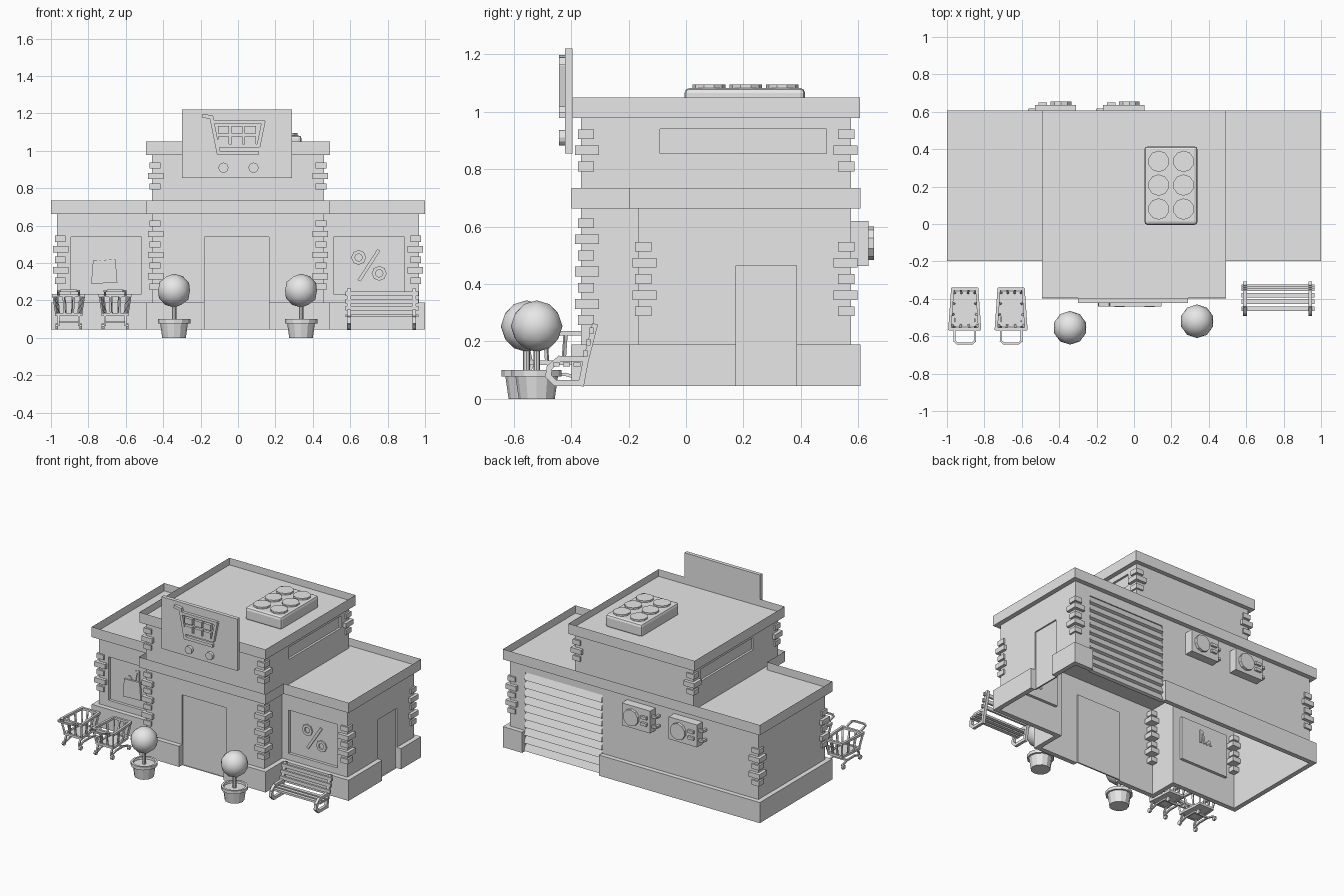
import bpy, bmesh
from math import pi, cos, sin
from mathutils import Vector, Matrix

if "Cube" in bpy.data.objects:
    bpy.data.objects.remove(bpy.data.objects["Cube"])

grey = bpy.data.materials.new("plain_grey")
grey.use_nodes = True
grey.diffuse_color = (0.8, 0.8, 0.8, 1)
grey.node_tree.nodes["Principled BSDF"].inputs["Base Color"].default_value = (0.8, 0.8, 0.8, 1)


def finish(name, bm, smooth=False):
    me = bpy.data.meshes.new(name)
    for f in bm.faces:
        f.smooth = smooth
    bm.to_mesh(me)
    bm.free()
    me.materials.append(grey)
    ob = bpy.data.objects.new(name, me)
    bpy.context.collection.objects.link(ob)
    return ob


def add_box(bm, x, y, z):
    lo, hi = Vector((x[0], y[0], z[0])), Vector((x[1], y[1], z[1]))
    m = Matrix.Translation((lo + hi) / 2) @ Matrix.Diagonal((*(hi - lo), 1))
    bmesh.ops.create_cube(bm, size=1, matrix=m)


def boxes(name, items):
    bm = bmesh.new()
    for item in items:
        add_box(bm, *item)
    return finish(name, bm)


def path(name, paths, w):
    """Square bars along each polyline."""
    bm = bmesh.new()
    for pts in paths:
        for a, b in zip(pts, pts[1:]):
            a, b = Vector(a), Vector(b)
            d = b - a
            flat = abs(d.x) + abs(d.y)
            rot = d.to_track_quat('Z', 'Y').to_matrix().to_4x4() if flat > 1e-5 else Matrix()
            m = Matrix.Translation((a + b) / 2) @ rot @ Matrix.Diagonal((w, w, d.length + w * 0.6, 1))
            bmesh.ops.create_cube(bm, size=1, matrix=m)
    return finish(name, bm)


def cones(name, items, sides, axis='Z'):
    """Each item: centre, lower radius, upper radius, length."""
    bm = bmesh.new()
    turn = {'Z': Matrix(), 'Y': Matrix.Rotation(pi / 2, 4, 'X'), 'X': Matrix.Rotation(pi / 2, 4, 'Y')}[axis]
    for c, r1, r2, length in items:
        bmesh.ops.create_cone(bm, cap_ends=True, segments=sides, radius1=r1, radius2=r2, depth=length,
                              matrix=Matrix.Translation(c) @ turn)
    return finish(name, bm)


def prism(name, pts, y0, y1):
    bm = bmesh.new()
    f = bm.faces.new([bm.verts.new((x, y0, z)) for x, z in pts])
    r = bmesh.ops.extrude_face_region(bm, geom=[f])
    bmesh.ops.translate(bm, vec=(0, y1 - y0, 0), verts=[v for v in r["geom"] if isinstance(v, bmesh.types.BMVert)])
    bmesh.ops.recalc_face_normals(bm, faces=bm.faces)
    return finish(name, bm)


def wall(name, p, q, z0, z1, hole=None):
    """Wall sheet from p to q with an optional recessed panel (start, end, low, high, depth)."""
    p, q = Vector((*p, 0)), Vector((*q, 0))
    d = (q - p).normalized()
    out = Vector((d.y, -d.x, 0))
    length = (q - p).length
    a, b, lo, hi, dep = hole or (0, 0, z0, z0, 0)
    bm = bmesh.new()

    def quad(*uvw):
        bm.faces.new([bm.verts.new(p + d * u + Vector((0, 0, v)) - out * w) for u, v, w in uvw])
    us, vs = sorted({0, a, b, length}), sorted({z0, lo, hi, z1})
    for u, u2 in zip(us, us[1:]):
        for v, v2 in zip(vs, vs[1:]):
            w = dep if a <= u < b and lo <= v < hi else 0
            quad((u, v, w), (u2, v, w), (u2, v2, w), (u, v2, w))
    if hole:
        rim = [(a, lo), (b, lo), (b, hi), (a, hi)]
        for s, t in zip(rim, rim[1:] + rim[:1]):
            quad((*s, 0), (*t, 0), (*t, dep), (*s, dep))
    bmesh.ops.remove_doubles(bm, verts=bm.verts, dist=1e-5)
    finish(name, bm)


def cornice(name, pts, z0, z1, drop):
    bm = bmesh.new()
    f = bm.faces.new([bm.verts.new((x, y, z1)) for x, y in pts])
    bottom = bm.faces.new([bm.verts.new((x, y, z0)) for x, y in reversed(pts)])
    tv, bv = list(f.verts), list(reversed(bottom.verts))
    for i in range(len(tv)):
        j = (i + 1) % len(tv)
        bm.faces.new((bv[i], bv[j], tv[j], tv[i]))
    bmesh.ops.inset_region(bm, faces=[f], thickness=0.028, use_even_offset=True, use_boundary=True)
    edge = bmesh.ops.extrude_face_region(bm, geom=[f])
    moved = [v for v in edge["geom"] if isinstance(v, bmesh.types.BMVert)]
    bmesh.ops.translate(bm, vec=(0, 0, -drop), verts=moved)
    bmesh.ops.delete(bm, geom=[f], context='FACES_ONLY')
    finish(name, bm)


# Main dimensions: wing half width, centre half width, wing front, centre front, back
X, C, YW, YF, YB = 0.967, 0.46, -0.165, -0.365, 0.575


def tee(d):
    x, c, w, f, b = X + d, C + d, YW - d, YF - d, YB + d
    return [(-x, w), (-c, w), (-c, f), (c, f), (c, w), (x, w), (x, b), (-x, b)]


def block(d):
    return [(-C - d, YF - d), (C + d, YF - d), (C + d, YB + d), (-C - d, YB + d)]


# Walls with recessed windows, doors and shutter bay
ground_holes = {0: (0.075, 0.45, 0.235, 0.54, 0.02), 2: (0.28, 0.625, 0.045, 0.54, 0.01),
                4: (0.05, 0.43, 0.235, 0.54, 0.02), 5: (0.34, 0.55, 0.045, 0.465, 0.01),
                6: (0.12, 0.72, 0.045, 0.6, 0.01)}
upper_holes = {1: (0.275, 0.855, 0.855, 0.94, 0.015), 3: (0.085, 0.665, 0.855, 0.94, 0.015)}
for label, outline, z0, z1, holes in (("ground", tee(0), 0.045, 0.67, ground_holes),
                                      ("upper", block(0), 0.68, 0.985, upper_holes)):
    for i, p in enumerate(outline):
        wall(f"{label}_wall_{i}", p, outline[(i + 1) % len(outline)], z0, z1, holes.get(i))

# Cornices with sunken roofs
cornice("lower_roof", tee(0.033), 0.663, 0.735, 0.055)
cornice("upper_roof", block(0.031), 0.978, 1.05, 0.05)

# Plinth pieces, left open at the doors
d, pz = 0.033, (0.045, 0.19)
plinth = [((-C - d, -0.18), (YF - d, YF), pz), ((0.165, C + d), (YF - d, YF), pz),
          ((X, X + d), (YW - d, 0.175), pz), ((X, X + d), (0.385, YB + d), pz),
          ((-X - d, -X), (YW - d, YB + d), pz),
          ((0.85, X + d), (YB, YB + d), pz), ((-X - d, 0.25), (YB, YB + d), pz)]
for s in (-1, 1):
    plinth.append((sorted((s * C, s * (C + d))), (YF - d, YW), pz))
    plinth.append((sorted((s * C, s * (X + d))), (YW - d, YW), pz))
boxes("plinth", plinth)

# Corner stones, alternating narrow and wide
stones = []
for cx, cy, back, top, n in ((X, YW, 1, 0.53, 5), (X, YB, -1, 0.53, 5), (C, YF, 1, 0.612, 7),
                             (C, YF, 1, 0.922, 3), (C, YB, -1, 0.922, 3)):
    for s in (-1, 1):
        for i in range(n):
            out, arm = ((0.012, 0.045), (0.022, 0.062))[i % 2]
            z = top - i * 0.0563
            stones.append((sorted((s * (cx + out), s * (cx - arm))),
                           sorted((cy - back * out, cy + back * arm)), (z - 0.017, z + 0.017)))
boxes("corner_stones", stones)

# Rolling shutter: tilted slats on the back
bm = bmesh.new()
pitch = 0.0555
for i in range(10):
    z = 0.045 + i * pitch
    rows = [[bm.verts.new((x, y, zz)) for x in (0.85, 0.25)]
            for y, zz in ((YB - 0.01, z), (YB + 0.012, z + 0.006), (YB - 0.008, z + pitch))]
    for r, t in zip(rows, rows[1:]):
        bm.faces.new((r[0], r[1], t[1], t[0]))
finish("shutter", bm)

# Air conditioners on the back wall
for k, x in enumerate((-0.42, -0.055)):
    items = [((x - 0.11, x + 0.11), (YB, 0.635), (0.463, 0.62))]
    items += [((x - 0.09, x - 0.045), (0.63, 0.65), (z - 0.01, z + 0.01)) for z in (0.52, 0.565)]
    boxes(f"cooler_{k}", items)
    cones(f"cooler_fan_{k}", [((x + 0.03, 0.64, 0.542), 0.058, 0.058, 0.03)], 10, 'Y')
    path(f"cooler_pipes_{k}", [[(x - 0.1, 0.61, z), (x - 0.14, 0.61, z), (x - 0.14, 0.57, z)]
                               for z in (0.505, 0.575)], 0.016)

# Roof ventilator with six fans
vent = boxes("roof_vent", [((0.055, 0.34), (-0.005, 0.415), (0.99, 1.083))])
bev = vent.modifiers.new("rounded", 'BEVEL')
bev.width, bev.segments = 0.018, 2
cones("roof_fans", [((x, y, 1.085), 0.057, 0.057, 0.02) for x in (0.132, 0.265)
                    for y in (0.08, 0.208, 0.335)], 10)

# Shop sign with trolley emblem
boxes("sign_board", [((-0.3, 0.29), (-0.422, -0.396), (0.855, 1.22))])
sy = -0.432
path("sign_trolley", [[(x, sy, z) for x, z in line] for line in (
    [(-0.185, 1.187), (-0.142, 1.18), (-0.104, 0.989), (0.104, 0.989)],
    [(-0.131, 1.155), (0.136, 1.155), (0.11, 1.027), (-0.11, 1.027)])], 0.02)
boxes("sign_cells", [((x - 0.03, x + 0.03), (-0.442, -0.42), (z - 0.02, z + 0.02))
                     for x in (-0.078, -0.005, 0.066) for z in (1.056, 1.113)])
cones("sign_wheels", [((x, sy, 0.91), 0.027, 0.027, 0.021) for x in (-0.078, 0.083)], 12, 'Y')

# Window displays
wy = YW + 0.02
prism("display_bag", [(-0.785, 0.29), (-0.645, 0.295), (-0.655, 0.42), (-0.775, 0.415)], wy, wy - 0.015)
path("display_bag_handles", [[(-0.75, wy, 0.41), (-0.74, wy, 0.435), (-0.72, wy, 0.41)],
                             [(-0.7, wy, 0.41), (-0.685, wy, 0.485), (-0.67, wy, 0.49), (-0.67, wy, 0.41)]], 0.014)
rings = [[(cx + 0.03 * cos(t * pi / 4), wy, cz + 0.03 * sin(t * pi / 4)) for t in range(9)]
         for cx, cz in ((0.645, 0.43), (0.755, 0.345))]
path("display_sale_mark", rings + [[(0.65, wy, 0.31), (0.75, wy, 0.465)]], 0.018)

# Potted round trees
for k, (x, y) in enumerate(((-0.342, -0.555), (0.337, -0.52))):
    bm = bmesh.new()
    bmesh.ops.create_icosphere(bm, subdivisions=2, radius=0.09, matrix=Matrix.Translation((x, y, 0.253)))
    finish(f"tree_crown_{k}", bm, True)
    cones(f"tree_trunk_{k}", [((x, y, 0.135), 0.012, 0.012, 0.1)], 8)
    bm = bmesh.new()
    profile = [(0, 0), (0.063, 0), (0.074, 0.078), (0.087, 0.078), (0.087, 0.1), (0.072, 0.1), (0.07, 0.085), (0, 0.085)]
    vs = [bm.verts.new((r, 0, z)) for r, z in profile]
    es = [bm.edges.new(e) for e in zip(vs, vs[1:])]
    bmesh.ops.spin(bm, geom=vs + es, cent=(0, 0, 0), axis=(0, 0, 1), angle=2 * pi, steps=12)
    bmesh.ops.remove_doubles(bm, verts=bm.verts, dist=1e-4)
    bmesh.ops.recalc_face_normals(bm, faces=bm.faces)
    finish(f"tree_pot_{k}", bm).location = (x, y, 0)

# Bench: looped side frames, seat and back slats
side = [(-0.365, 0.055), (-0.455, 0.055), (-0.48, 0.08), (-0.475, 0.11), (-0.44, 0.14), (-0.355, 0.14)]
post = [(-0.365, 0.05), (-0.35, 0.13), (-0.318, 0.255)]
path("bench_frames", [[(x, y, z) for y, z in line] for x in (0.593, 0.907 + 0.035) for line in (side, post)], 0.02)
slats = [((0.575, 0.965), (y - 0.012, y + 0.012), (0.112, 0.126)) for y in (-0.38, -0.416, -0.452)]
slats += [((0.575, 0.965), (y - 0.007, y + 0.007), (z - 0.012, z + 0.012))
          for y, z in ((-0.35, 0.158), (-0.34, 0.197), (-0.33, 0.237))]
boxes("bench_slats", slats)

# Shopping trolleys
for k, x in enumerate((-0.905, -0.657)):
    def ring(z, s):
        pts = [(x + sx * s * w, y, z) for sx, w, y in
               ((-1, 0.065, -0.455 + 0.107 * s), (1, 0.065, -0.455 + 0.107 * s),
                (1, 0.08, -0.455 - 0.107 * s), (-1, 0.08, -0.455 - 0.107 * s))]
        return pts + pts[:1]
    top, low = ring(0.228, 1), ring(0.125, 0.8)
    bars = []
    for i in range(4):
        for t in (0, 1 / 3, 2 / 3):
            bars.append([Vector(r[i]).lerp(Vector(r[i + 1]), t) for r in (low, top)])
    path(f"trolley_basket_{k}", [top, low], 0.016)
    path(f"trolley_bars_{k}", bars, 0.011)
    boxes(f"trolley_floor_{k}", [((x - 0.052, x + 0.052), (-0.535, -0.375), (0.12, 0.128))])
    frame = [[(x - 0.055, -0.56, 0.228), (x - 0.055, -0.625, 0.25), (x - 0.04, -0.638, 0.252),
              (x + 0.04, -0.638, 0.252), (x + 0.055, -0.625, 0.25), (x + 0.055, -0.56, 0.228)]]
    for s in (-1, 1):
        frame.append([(x + s * 0.055, y, z) for y, z in
                      ((-0.53, 0.125), (-0.55, 0.09), (-0.55, 0.07), (-0.5, 0.085), (-0.42, 0.085), (-0.365, 0.07))])
    frame.append([(x - 0.055, -0.42, 0.085), (x + 0.055, -0.42, 0.085)])
    path(f"trolley_frame_{k}", frame, 0.011)
    cones(f"trolley_wheels_{k}", [((x + s * 0.065, y, 0.06), 0.016, 0.016, 0.014)
                                  for s in (-1, 1) for y in (-0.55, -0.365)], 8, 'X')
